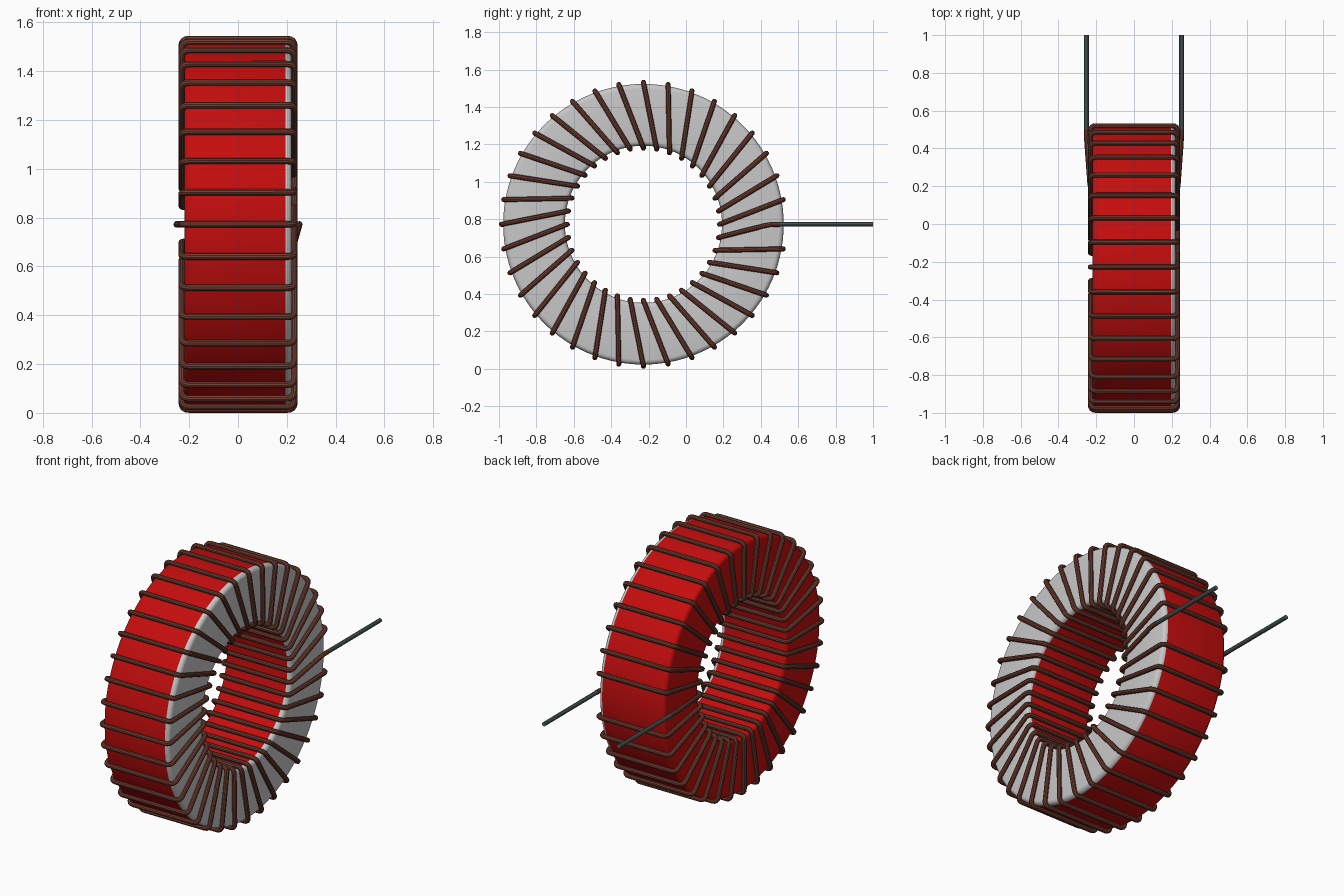
import bpy, bmesh, math
from mathutils import Vector

if "Cube" in bpy.data.objects:
    bpy.data.objects.remove(bpy.data.objects["Cube"], do_unlink=True)

CY, CZ = -0.2275, 0.7725            # ring centre
R_OUT, R_IN, HALF, BEVEL = 0.75, 0.42, 0.22, 0.025
TURNS, WIRE_R = 36, 0.0135
W_OUT, W_IN, W_X, LEAD_X = 0.759, 0.407, 0.231, 0.251


def material(name, rgb):
    m = bpy.data.materials.new(name)
    m.use_nodes = True
    m.diffuse_color = (*rgb, 1)
    bsdf = m.node_tree.nodes["Principled BSDF"]
    bsdf.inputs["Base Color"].default_value = (*rgb, 1)
    bsdf.inputs["Roughness"].default_value = 0.5
    return m


red = material("core red", (0.56, 0.004, 0.004))
grey = material("pale grey", (0.58, 0.58, 0.58))
copper = material("copper brown", (0.17, 0.05, 0.032))
tin = material("tinned grey", (0.10, 0.14, 0.14))


def ring_point(x, r, a):
    return Vector((x, CY + r * math.cos(a), CZ + r * math.sin(a)))


def smooth(ob):
    bpy.ops.object.select_all(action='DESELECT')
    ob.select_set(True)
    bpy.context.view_layer.objects.active = ob
    bpy.ops.object.shade_smooth_by_angle(angle=math.radians(35))


def build_core(segments=108, corner_steps=4):
    # Rounded rectangular section turned about the x axis
    profile = []
    corners = [(1, R_OUT - BEVEL, 0), (-1, R_OUT - BEVEL, 90),
               (-1, R_IN + BEVEL, 180), (1, R_IN + BEVEL, 270)]
    for side, r, start in corners:
        for i in range(corner_steps + 1):
            t = math.radians(start + 90 * i / corner_steps)
            profile.append((side * (HALF - BEVEL) + BEVEL * math.cos(t),
                            r + BEVEL * math.sin(t)))
    bm = bmesh.new()
    rings = [[bm.verts.new(ring_point(x, r, 2 * math.pi * s / segments))
              for x, r in profile] for s in range(segments)]
    n = len(profile)
    for s in range(segments):
        a, b = rings[s], rings[(s + 1) % segments]
        for i in range(n):
            j = (i + 1) % n
            f = bm.faces.new((a[i], a[j], b[j], b[i]))
            # Pale coating on the left face and its rounded rims
            f.material_index = int(f.calc_center_median().x > HALF - BEVEL + 0.0005)
    bmesh.ops.recalc_face_normals(bm, faces=bm.faces)
    me = bpy.data.meshes.new("toroid_core")
    bm.to_mesh(me)
    bm.free()
    me.materials.append(red)
    me.materials.append(grey)
    ob = bpy.data.objects.new("toroid_core", me)
    bpy.context.collection.objects.link(ob)
    smooth(ob)


def round_corners(points, radius, steps=4):
    # Replace each inner corner by a short curved run
    out = [points[0]]
    for p, c, q in zip(points, points[1:], points[2:]):
        a = c + (p - c).normalized() * radius
        b = c + (q - c).normalized() * radius
        for i in range(steps + 1):
            t = i / steps
            out.append(a * (1 - t) ** 2 + c * 2 * t * (1 - t) + b * t * t)
    out.append(points[-1])
    return out


def tube(name, points, radius, mat):
    cu = bpy.data.curves.new(name, 'CURVE')
    cu.dimensions = '3D'
    cu.bevel_depth = radius
    cu.bevel_resolution = 3
    cu.use_fill_caps = True
    sp = cu.splines.new('POLY')
    sp.points.add(len(points) - 1)
    for sp_point, p in zip(sp.points, points):
        sp_point.co = (*p, 1)
    cu.materials.append(mat)
    ob = bpy.data.objects.new(name, cu)
    bpy.context.collection.objects.link(ob)
    bpy.ops.object.select_all(action='DESELECT')
    ob.select_set(True)
    bpy.context.view_layer.objects.active = ob
    bpy.ops.object.convert(target='MESH')
    smooth(bpy.context.view_layer.objects.active)


def build_winding():
    # One continuous wire: straight on the right face, stepping one turn on the left
    step = 2 * math.pi / TURNS
    path = [Vector((-LEAD_X, 0.50, CZ)), Vector((-LEAD_X, 0.45, CZ))]
    for k in range(TURNS):
        a, b = k * step, (k + 1) * step
        path += [ring_point(-W_X, W_IN, a), ring_point(W_X, W_IN, a)]
        if k < TURNS - 1:
            path += [ring_point(W_X, W_OUT, b), ring_point(-W_X, W_OUT, b)]
    path += [Vector((LEAD_X, 0.45, CZ)), Vector((LEAD_X, 0.50, CZ))]
    tube("copper_winding", round_corners(path, 0.03), WIRE_R, copper)


build_core()
build_winding()
# Straight tinned leads at the back
for name, side in (("left_lead", 1), ("right_lead", -1)):
    tube(name, [Vector((side * LEAD_X, 0.49, CZ)), Vector((side * LEAD_X, 1.0, CZ))],
         0.0125, tin)
